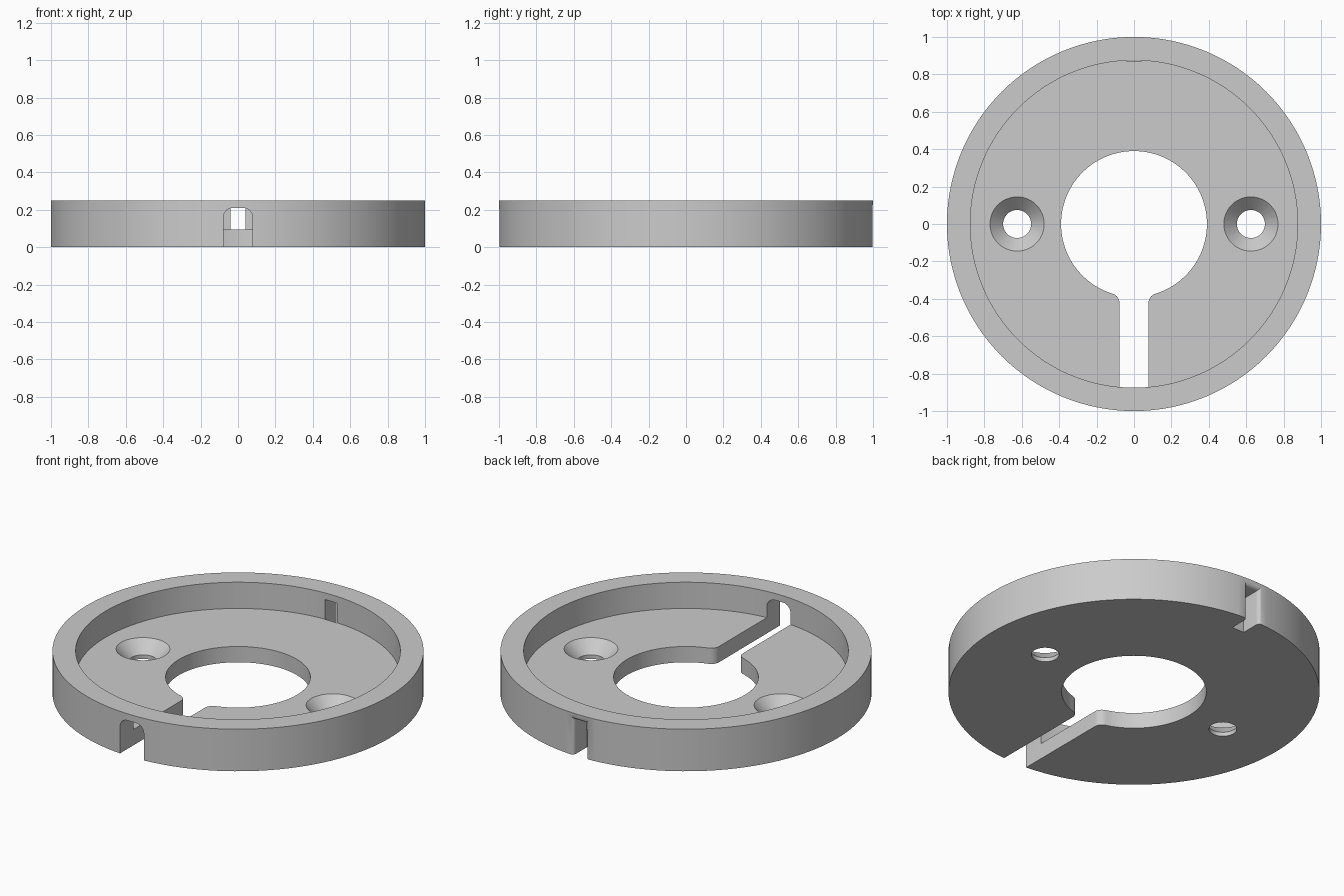
import bpy, bmesh, math
from mathutils import Vector

RIM, INNER, BORE = 1.0, 0.875, 0.39
HEIGHT, FLOOR, ARCH = 0.25, 0.094, 0.21
SLOT, FILLET = 0.078, 0.05
NOTCH, ROUND = 0.04, 0.025

if "Cube" in bpy.data.objects:
    bpy.data.objects.remove(bpy.data.objects["Cube"], do_unlink=True)

grey = bpy.data.materials.new("plain grey")
grey.use_nodes = True
colour = (0.6, 0.6, 0.6, 1)
grey.diffuse_color = colour
grey.node_tree.nodes["Principled BSDF"].inputs["Base Color"].default_value = colour


def finish(name, bm):
    bmesh.ops.recalc_face_normals(bm, faces=bm.faces)
    mesh = bpy.data.meshes.new(name)
    bm.to_mesh(mesh)
    bm.free()
    mesh.materials.append(grey)
    obj = bpy.data.objects.new(name, mesh)
    bpy.context.collection.objects.link(obj)
    return obj


def lathe(name, profile, steps, x=0):
    """Revolve (radius, z) points, starting and ending on the axis."""
    bm = bmesh.new()
    verts = [bm.verts.new((x + r, 0, z)) for r, z in profile]
    edges = [bm.edges.new(pair) for pair in zip(verts, verts[1:])]
    bmesh.ops.spin(bm, geom=verts + edges, cent=(x, 0, 0), axis=(0, 0, 1),
                   angle=math.tau, steps=steps)
    bmesh.ops.remove_doubles(bm, verts=bm.verts, dist=1e-5)
    return finish(name, bm)


def loft(name, sections):
    """Closed solid through matching loops of points."""
    bm = bmesh.new()
    loops = [[bm.verts.new(p) for p in s] for s in sections]
    for a, b in zip(loops, loops[1:]):
        for i in range(len(a)):
            j = (i + 1) % len(a)
            bm.faces.new((a[i], a[j], b[j], b[i]))
    bm.faces.new(loops[0])
    bm.faces.new(loops[-1])
    return finish(name, bm)


def arc(cx, cy, r, start, end, n):
    angles = [start + (end - start) * i / n for i in range(n + 1)]
    return [(cx + r * math.cos(a), cy + r * math.sin(a)) for a in angles]


# Shallow dish: floor with a raised rim
body = lathe("mounting_ring", [(0, 0), (RIM, 0), (RIM, HEIGHT), (INNER, HEIGHT),
                               (INNER, FLOOR), (0, FLOOR)], 128)

# Centre bore, blending into the cable slot with rounded corners
fx = SLOT + FILLET
fy = -math.sqrt((BORE + FILLET) ** 2 - fx ** 2)
lean = math.atan2(fy, fx)
right = arc(0, 0, BORE, math.pi / 2, lean, 48)
right += arc(fx, fy, FILLET, lean + math.pi, math.pi, 8)[1:]
right.append((SLOT * 0.8, fy - 0.05))
outline = right + [(-x, y) for x, y in reversed(right[1:])]
cutters = [loft("bore_cutter", [[(x, y, z) for x, y in outline]
                                for z in (-0.1, FLOOR + 0.03)])]

# Cable slot through the floor and front wall, with a round-cornered top
side = [(SLOT, -0.1)] + arc(SLOT - FILLET, ARCH - FILLET, FILLET, 0, math.pi / 2, 8)
arch = side + [(-x, z) for x, z in reversed(side)]
cutters.append(loft("slot_cutter", [[(x, y, z) for x, z in arch]
                                    for y in (fy + 0.01, -1.2)]))

# Small notch through the back wall, flared by a rounded outer edge
rows = [(INNER - 0.003, 0)]
rows += [(RIM - ROUND * (1 - math.sin(a)), ROUND * (1 - math.cos(a)))
         for a in [math.pi / 2 * i / 6 for i in range(7)]]
rows.append((RIM + 0.1, ROUND))
cutters.append(loft("notch_cutter", [
    [(-NOTCH - g, y, -0.1), (NOTCH + g, y, -0.1),
     (NOTCH + g, y, ARCH + g), (-NOTCH - g, y, ARCH + g)] for y, g in rows]))

# Countersunk screw holes
for x in (-0.625, 0.625):
    cutters.append(lathe("screw_cutter", [(0, -0.1), (0.075, -0.1), (0.075, 0.024),
                                          (0.195, 0.144), (0, 0.144)], 48, x))

# Cut everything out of the dish
bpy.context.view_layer.objects.active = body
body.select_set(True)
for cutter in cutters:
    cutter.hide_render = True
    mod = body.modifiers.new(cutter.name, "BOOLEAN")
    mod.operation = "DIFFERENCE"
    mod.solver = "EXACT"
    mod.object = cutter
    bpy.ops.object.modifier_apply(modifier=mod.name)
    bpy.data.objects.remove(cutter, do_unlink=True)

bpy.ops.object.shade_smooth_by_angle(angle=math.radians(30))
